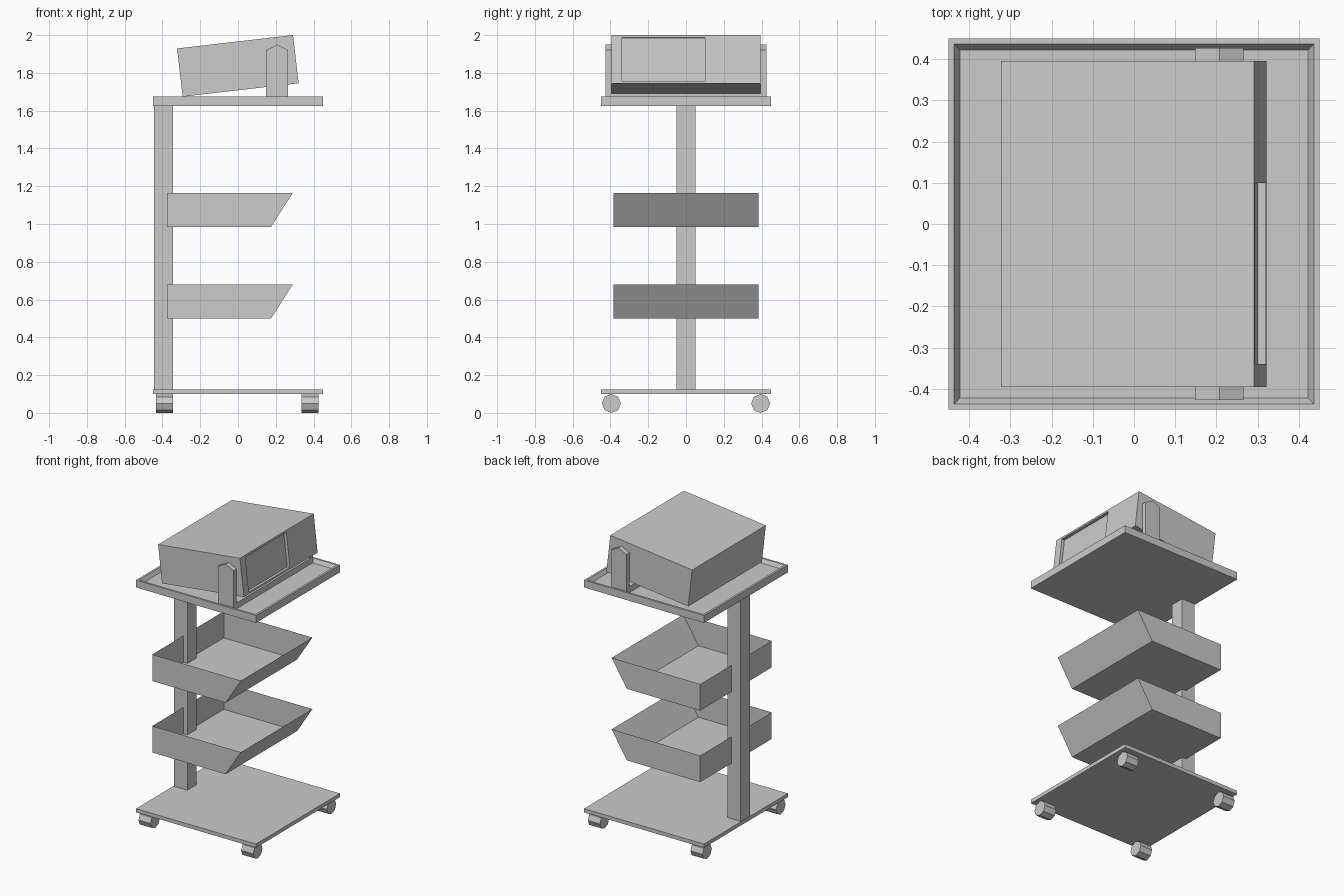
import bpy, bmesh, math
from mathutils import Matrix

if "Cube" in bpy.data.objects:
    bpy.data.objects.remove(bpy.data.objects["Cube"])


def new_object(name, bm):
    bmesh.ops.recalc_face_normals(bm, faces=bm.faces[:])
    mesh = bpy.data.meshes.new(name)
    bm.to_mesh(mesh)
    bm.free()
    ob = bpy.data.objects.new(name, mesh)
    bpy.context.collection.objects.link(ob)
    return ob


def box_bm(x, y, z):
    bm = bmesh.new()
    bmesh.ops.create_cube(bm, size=1)
    for v in bm.verts:
        for i, (lo, hi) in enumerate((x, y, z)):
            v.co[i] = hi if v.co[i] > 0 else lo
    return bm


def box(name, x, y, z):
    return new_object(name, box_bm(x, y, z))


def extrude_xz(name, profile, y0, y1, open_edge=None):
    """Prism from an x/z profile; open_edge leaves that side out."""
    bm = bmesh.new()
    a = [bm.verts.new((x, y0, z)) for x, z in profile]
    b = [bm.verts.new((x, y1, z)) for x, z in profile]
    bm.faces.new(a)
    bm.faces.new(b[::-1])
    n = len(profile)
    for i in range(n):
        if i != open_edge:
            j = (i + 1) % n
            bm.faces.new((a[i], b[i], b[j], a[j]))
    return new_object(name, bm)


# Base plate and column
box("base_plate", (-.45, .45), (-.45, .45), (.10, .125))
box("column", (-.445, -.345), (-.05, .05), (.125, 1.625))

# Octagonal wheels
for cx in (-.39, .38):
    for cy in (-.395, .395):
        bm = bmesh.new()
        bmesh.ops.create_cone(bm, cap_ends=True, segments=8, radius1=.05,
                              radius2=.05, depth=.09,
                              matrix=Matrix.Translation((cx, cy, .05)) @
                              Matrix.Rotation(math.pi / 2, 4, 'Y'))
        new_object("wheel", bm)

# Open sheet-metal shelves with slanted fronts
for name, z in (("lower_shelf", .5), ("upper_shelf", .985)):
    extrude_xz(name, [(-.375, z), (.175, z), (.29, z + .18), (-.375, z + .18)],
               -.383, .383, open_edge=2)

# Top tray with a sloped recess
bm = box_bm((-.45, .45), (-.45, .45), (1.625, 1.675))
top = max(bm.faces, key=lambda f: f.calc_center_median().z)
bmesh.ops.inset_region(bm, faces=[top], thickness=.02)
bmesh.ops.inset_region(bm, faces=[top], thickness=.02, depth=-.025)
new_object("top_tray", bm)

# Projector bracket: pointed side plates joined by a bottom strip
plate = [(.148, 1.65), (.265, 1.65), (.265, 1.92), (.207, 1.95), (.148, 1.92)]
for s in (-1, 1):
    extrude_xz("bracket_side", plate, s * .395, s * .427)
box("bracket_strip", (.148, .265), (-.395, .395), (1.65, 1.69))

# Tilted projector body with a recessed window in its front face
tilt = (Matrix.Translation((-.293, 0, 1.674)) @
        Matrix.Rotation(math.radians(-6.6), 4, 'Y'))
body = box("projector_body", (0, .618), (-.395, .395), (0, .257))
cutter = box("window_cutter", (.598, .7), (-.34, .10), (.012, .243))
body.matrix_world = tilt
cutter.matrix_world = tilt
mod = body.modifiers.new("window", 'BOOLEAN')
mod.object = cutter
mod.operation = 'DIFFERENCE'
mod.solver = 'EXACT'
bpy.context.view_layer.objects.active = body
bpy.ops.object.modifier_apply(modifier=mod.name)
bpy.data.objects.remove(cutter)
